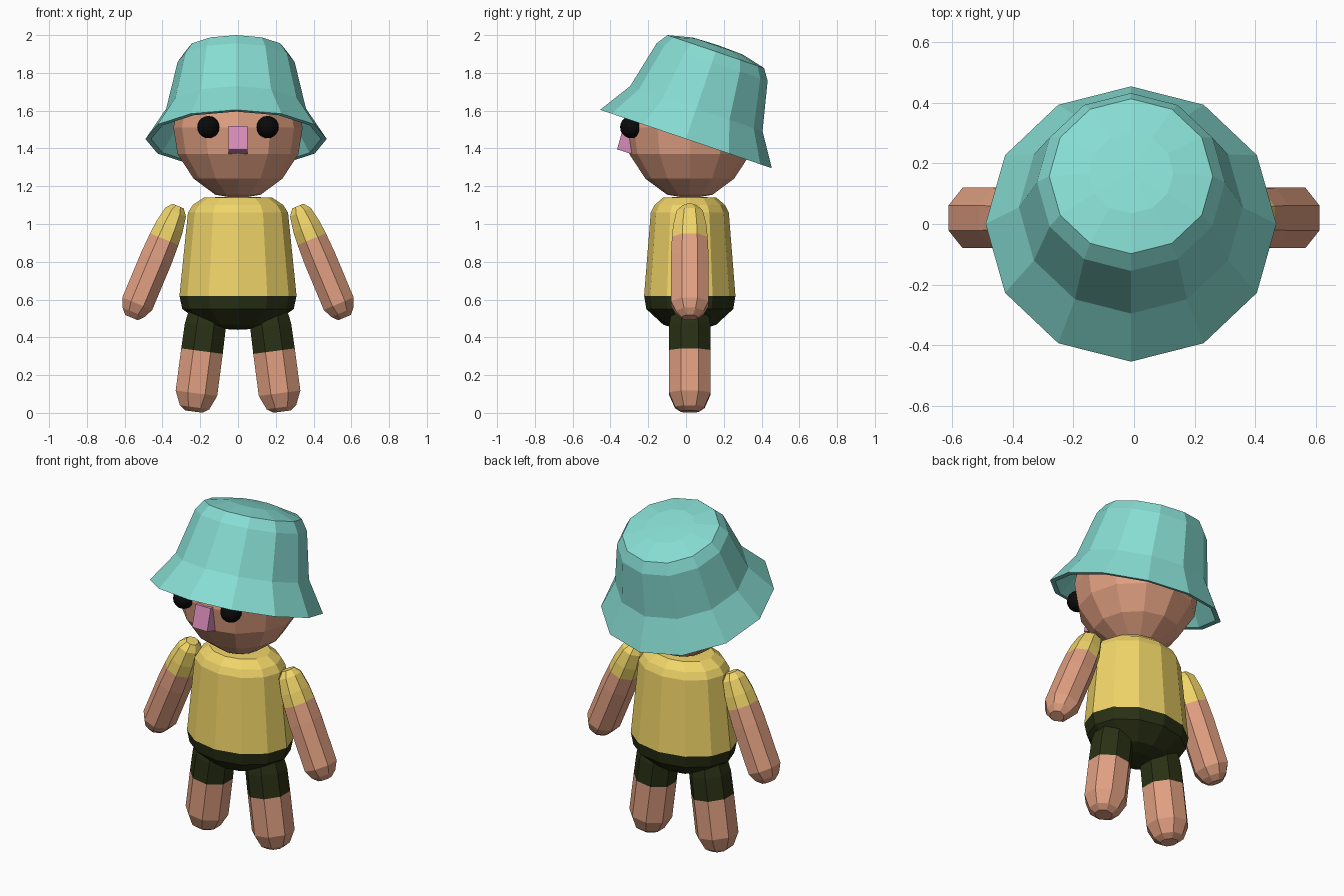
import bpy, bmesh
from math import sin, cos, pi, radians
from mathutils import Matrix, Vector

if "Cube" in bpy.data.objects:
    bpy.data.objects.remove(bpy.data.objects["Cube"])


def material(name, rgb):
    m = bpy.data.materials.new(name)
    m.diffuse_color = (*rgb, 1)
    m.use_nodes = True
    m.node_tree.nodes["Principled BSDF"].inputs["Base Color"].default_value = m.diffuse_color
    return m


teal = material("teal", (0.24, 0.72, 0.65))
skin = material("skin", (0.75, 0.35, 0.22))
yellow = material("yellow", (0.87, 0.66, 0.14))
olive = material("olive", (0.023, 0.030, 0.007))
black = material("black", (0.003, 0.003, 0.003))
pink = material("pink", (0.68, 0.26, 0.48))


def add_object(name, bm, mat):
    bmesh.ops.recalc_face_normals(bm, faces=bm.faces)
    mesh = bpy.data.meshes.new(name)
    bm.to_mesh(mesh)
    bm.free()
    mesh.materials.append(mat)
    ob = bpy.data.objects.new(name, mesh)
    bpy.context.collection.objects.link(ob)
    return ob


def lathe(name, profile, mat, sides=12, phase=0.0, scale=(1, 1), matrix=Matrix()):
    """Spin (radius, height) points round z; a zero radius closes to a point."""
    bm = bmesh.new()
    rings = []
    for r, h in profile:
        n = sides if r > 0 else 1
        rings.append([bm.verts.new(matrix @ Vector((
            r * scale[0] * cos(phase + 2 * pi * i / sides),
            r * scale[1] * sin(phase + 2 * pi * i / sides), h))) for i in range(n)])
    for a, b in zip(rings, rings[1:]):
        for i in range(sides):
            j = (i + 1) % sides
            quad = [a[i % len(a)], a[j % len(a)], b[j % len(b)], b[i % len(b)]]
            bm.faces.new(list(dict.fromkeys(quad)))
    return add_object(name, bm, mat)


Y = 0.02  # body centre line
body = Matrix.Translation((0, Y, 0))

# Torso: shirt above, shorts below
lathe("shirt", [(0.31, 0.62), (0.265, 1.06), (0.24, 1.10), (0.18, 1.14), (0, 1.145)],
      yellow, scale=(1, 0.78), matrix=body)
lathe("shorts", [(0, 0.44), (0.09, 0.445), (0.18, 0.467), (0.295, 0.55), (0.31, 0.62)],
      olive, scale=(1, 0.78), matrix=body)

# Head
lathe("head", [(0, 1.135), (0.12, 1.155), (0.235, 1.24), (0.32, 1.37), (0.342, 1.51),
               (0.315, 1.64), (0.23, 1.76), (0.12, 1.84), (0, 1.86)], skin, matrix=body)

# Hat: outer surface, rim, then inner surface, tipped backwards
lathe("hat", [(0, 0.525), (0.14, 0.52), (0.27, 0.489), (0.31, 0.43), (0.37, 0.17), (0.48, 0),
              (0.45, 0), (0.345, 0.155), (0.285, 0.42), (0.25, 0.465), (0, 0.495)], teal,
      matrix=Matrix.Translation((-0.01, 0, 1.45)) @ Matrix.Rotation(radians(-18.8), 4, 'X'))

# Nose: wedge that juts out towards its lower edge
bm = bmesh.new()
side = [(-0.365, 1.395), (-0.27, 1.365), (-0.27, 1.52), (-0.33, 1.52)]
left = [bm.verts.new((-0.05, y, z)) for y, z in side]
right = [bm.verts.new((0.05, y, z)) for y, z in side]
bm.faces.new(left)
bm.faces.new(right)
for i in range(4):
    j = (i + 1) % 4
    bm.faces.new([left[i], left[j], right[j], right[i]])
add_object("nose", bm, pink)

# Limb profiles: (radius, distance along the limb downwards)
sleeve = [(0, 0), (0.04, 0), (0.075, 0.035), (0.095, 0.12), (0.102, 0.19)]
arm = [(0.102, 0.19), (0.108, 0.30), (0.108, 0.56), (0.08, 0.61), (0.045, 0.64), (0, 0.64)]
short_leg = [(0, 0), (0.10, 0), (0.118, 0.10), (0.12, 0.235)]
leg = [(0.12, 0.235), (0.12, 0.46), (0.085, 0.535), (0.05, 0.558), (0, 0.558)]


def limb(name, profile, mat, top, angle, s, width):
    m = (Matrix.Translation((s * top[0], Y, top[1]))
         @ Matrix.Rotation(-s * radians(angle), 4, 'Y'))
    lathe(name, [(r, -t) for r, t in profile], mat, 8, pi / 8, (width, 1), m)


for s, tag in ((-1, "right"), (1, "left")):
    limb(tag + "_sleeve", sleeve, yellow, (0.317, 1.095), 22.7, s, 0.86)
    limb(tag + "_arm", arm, skin, (0.317, 1.095), 22.7, s, 0.86)
    limb(tag + "_short_leg", short_leg, olive, (0.16, 0.56), 7.5, s, 1)
    limb(tag + "_leg", leg, skin, (0.16, 0.56), 7.5, s, 1)
    # Eye
    bm = bmesh.new()
    bmesh.ops.create_uvsphere(bm, u_segments=16, v_segments=10, radius=0.059,
                              matrix=Matrix.Translation((s * 0.157, -0.29, 1.513)))
    add_object(tag + "_eye", bm, black)
